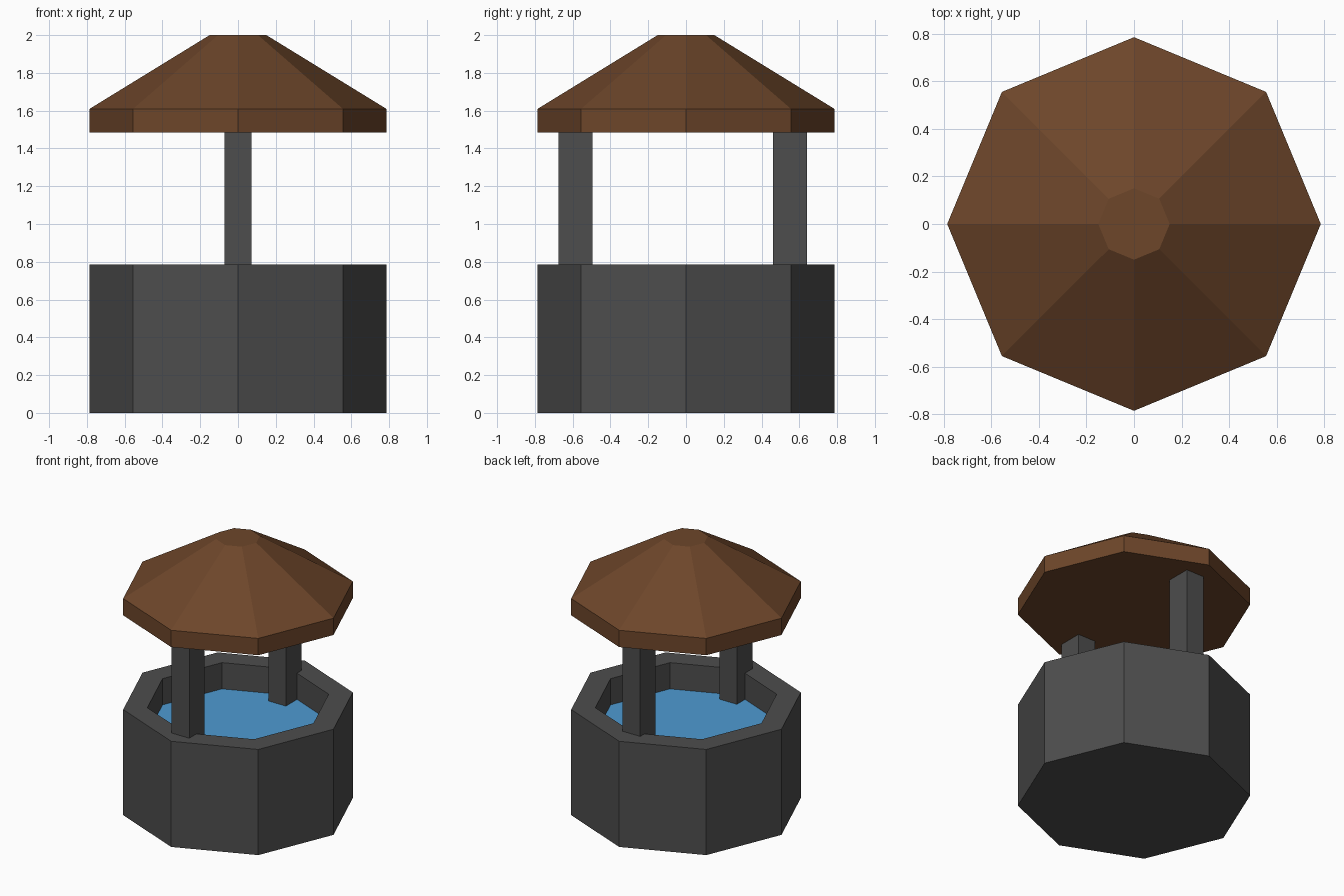
import bpy, bmesh, math

if "Cube" in bpy.data.objects:
    bpy.data.objects.remove(bpy.data.objects["Cube"])


def material(name, rgb):
    m = bpy.data.materials.new(name)
    m.diffuse_color = (*rgb, 1.0)
    m.use_nodes = True
    m.node_tree.nodes["Principled BSDF"].inputs["Base Color"].default_value = m.diffuse_color
    return m


stone = material("dark_stone", (0.075, 0.075, 0.075))
wood = material("brown_roof", (0.153, 0.061, 0.023))
blue = material("water_blue", (0.076, 0.328, 0.645))


def finish(name, bm, mat):
    bmesh.ops.recalc_face_normals(bm, faces=bm.faces)
    me = bpy.data.meshes.new(name)
    bm.to_mesh(me)
    bm.free()
    me.materials.append(mat)
    ob = bpy.data.objects.new(name, me)
    bpy.context.collection.objects.link(ob)
    return ob


def octagon_lathe(name, profile, mat, cap_start=True, cap_end=True):
    """Stack eight-sided rings given as (radius, z) and bridge them."""
    bm = bmesh.new()
    rings = [[bm.verts.new((r * math.cos(i * math.pi / 4),
                            r * math.sin(i * math.pi / 4), z))
              for i in range(8)] for r, z in profile]
    for a, b in zip(rings, rings[1:]):
        for i in range(8):
            j = (i + 1) % 8
            bm.faces.new((a[i], a[j], b[j], b[i]))
    if cap_start:
        bm.faces.new(rings[0][::-1])
    if cap_end:
        bm.faces.new(rings[-1])
    return finish(name, bm, mat)


WATER_Z = 0.59

# Stone basin: outer wall, rim, inner wall and floor
octagon_lathe("well_basin", [(0.785, 0), (0.785, 0.785), (0.62, 0.785),
                             (0.62, WATER_Z - 0.02)], stone)

# Water surface
bm = bmesh.new()
bm.faces.new([bm.verts.new((0.62 * math.cos(i * math.pi / 4),
                            0.62 * math.sin(i * math.pi / 4), WATER_Z))
              for i in range(8)])
water = finish("water", bm, blue)

# Roof: fascia, slope and flat cap
octagon_lathe("roof", [(0.785, 1.485), (0.785, 1.61), (0.15, 2.0)], wood)

# Two posts, standing in the rim at front and back
for name, y in (("front_post", -0.585), ("back_post", 0.55)):
    bm = bmesh.new()
    bmesh.ops.create_cube(bm, size=1)
    z0, z1 = WATER_Z - 0.01, 1.485
    for v in bm.verts:
        v.co = (v.co.x * 0.144, y + v.co.y * 0.18,
                (z0 + z1) / 2 + v.co.z * (z1 - z0))
    finish(name, bm, stone)
